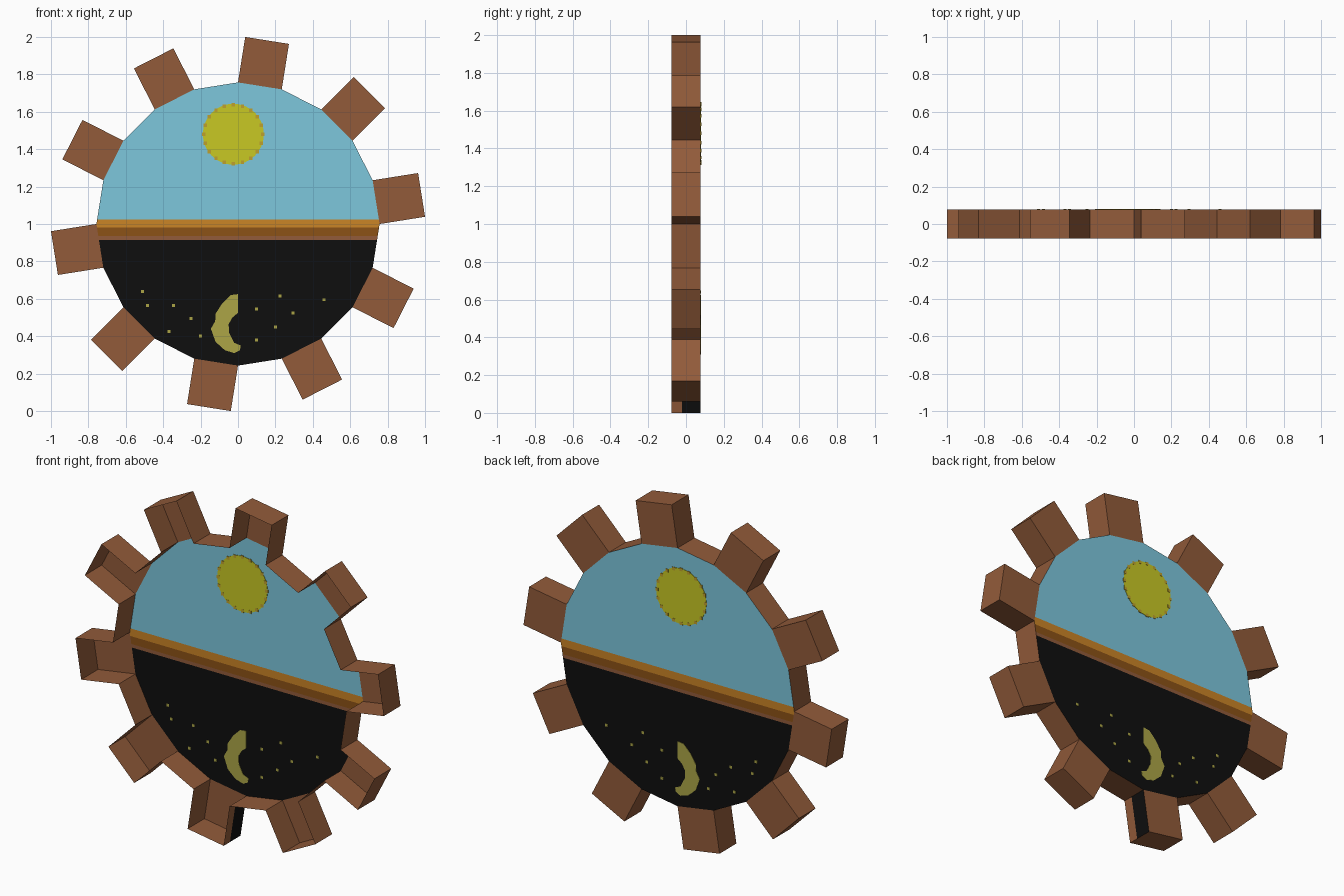
import bpy, bmesh, math
from mathutils import Vector

if "Cube" in bpy.data.objects:
    bpy.data.objects.remove(bpy.data.objects["Cube"])

R, L, D = 0.757, 0.246, 0.078      # disc radius, tooth length, half depth
CZ = 1.0                           # height of the disc centre


def mat(name, r, g, b):
    lin = lambda c: ((c / 255 + 0.055) / 1.055) ** 2.4 if c > 10 else c / 255 / 12.92
    m = bpy.data.materials.new(name)
    m.diffuse_color = (lin(r), lin(g), lin(b), 1)
    m.use_nodes = True
    m.node_tree.nodes["Principled BSDF"].inputs["Base Color"].default_value = m.diffuse_color
    return m


brown = mat("wood brown", 146, 91, 58)
sky = mat("sky blue", 125, 199, 220)
night = mat("night black", 14, 14, 14)
orange = mat("horizon orange", 203, 133, 38)
dark = mat("horizon dark brown", 140, 82, 22)
yellow = mat("sun yellow", 200, 200, 36)
ochre = mat("sun edge ochre", 190, 160, 45)
pale = mat("moon yellow", 172, 165, 70)


def finish(bm, name, mats):
    me = bpy.data.meshes.new(name)
    bm.to_mesh(me)
    bm.free()
    for m in mats:
        me.materials.append(m)
    ob = bpy.data.objects.new(name, me)
    bpy.context.collection.objects.link(ob)
    return ob


def rim(k):
    a = math.radians(90 - 18 * k)
    return Vector((R * math.cos(a), 0, CZ + R * math.sin(a)))


# Open-fronted gear shell: rim walls, tooth walls and tooth backs
bm = bmesh.new()


def face(pts, mi=0):
    f = bm.faces.new([bm.verts.new(p) for p in pts])
    f.material_index = mi


def wall(a, b, y0=-D, y1=D, mi=0):
    face([(a.x, y0, a.z), (b.x, y0, b.z), (b.x, y1, b.z), (a.x, y1, a.z)], mi)


for k in range(20):
    a, b = rim(k), rim(k + 1)
    if k % 2:
        wall(a, b)
        continue
    t = math.radians(81 - 18 * k)
    d = Vector((math.cos(t), 0, math.sin(t))) * L
    c, e = a + d, b + d
    if k == 10:                    # the bottom tooth has a black painted side
        wall(a, c, -D, -0.02)
        wall(a, c, -0.02, D, 1)
    else:
        wall(a, c)
    wall(c, e)
    wall(e, b)
    face([(p.x, D, p.z) for p in (a, c, e, b)])
bmesh.ops.remove_doubles(bm, verts=bm.verts, dist=1e-5)
finish(bm, "gear_shell", [brown, night])

# Painted back disc, cut into horizontal colour bands
bm = bmesh.new()
face([(rim(k).x, D, rim(k).z) for k in range(20)])
cuts = [0.915, 0.935, 0.98, 1.025]
for z in cuts:
    bmesh.ops.bisect_plane(bm, geom=bm.verts[:] + bm.edges[:] + bm.faces[:],
                           plane_co=(0, 0, z), plane_no=(0, 0, 1))
for f in bm.faces:
    f.material_index = sum(f.calc_center_median().z > z for z in cuts)
finish(bm, "day_night_disc", [night, brown, dark, orange, sky])


# Thin plates passing through the disc so they show on both sides
def plates(name, shapes, m, t=0.002):
    bm = bmesh.new()
    for pts in shapes:
        f = bm.faces.new([bm.verts.new((x, D - t, z)) for x, z in pts])
        r = bmesh.ops.extrude_face_region(bm, geom=[f])
        vs = [v for v in r["geom"] if isinstance(v, bmesh.types.BMVert)]
        bmesh.ops.translate(bm, verts=vs, vec=(0, 2 * t, 0))
    bmesh.ops.recalc_face_normals(bm, faces=bm.faces)
    return finish(bm, name, [m])


def square(x, z, s):
    return [(x - s, z - s), (x + s, z - s), (x + s, z + s), (x - s, z + s)]


def ring(x, z, r, n):
    return [(x + r * math.cos(2 * math.pi * i / n), z + r * math.sin(2 * math.pi * i / n))
            for i in range(n)]


# Sun with small ochre marks round its edge
plates("sun", [ring(-0.025, 1.48, 0.163, 32)], yellow)
plates("sun_edge_marks", [square(x, z, 0.009) for x, z in ring(-0.025, 1.48, 0.158, 20)],
       ochre, 0.003)

# Crescent moon
plates("moon", [[(0, 0.625), (-0.04, 0.62), (-0.085, 0.575), (-0.12, 0.52), (-0.122, 0.48),
                 (-0.145, 0.44), (-0.12, 0.37), (-0.07, 0.325), (-0.02, 0.31), (0.01, 0.325),
                 (0.015, 0.35), (-0.02, 0.365), (-0.048, 0.42), (-0.05, 0.465),
                 (-0.03, 0.5), (0, 0.525)]], pale)

# Stars
stars = [(-0.51, 0.64), (-0.485, 0.565), (-0.345, 0.565), (-0.25, 0.495), (-0.37, 0.425),
         (-0.2, 0.4), (0.1, 0.545), (0.225, 0.615), (0.295, 0.525), (0.2, 0.45),
         (0.1, 0.38), (0.46, 0.595)]
plates("stars", [square(x, z, 0.008) for x, z in stars], pale)
